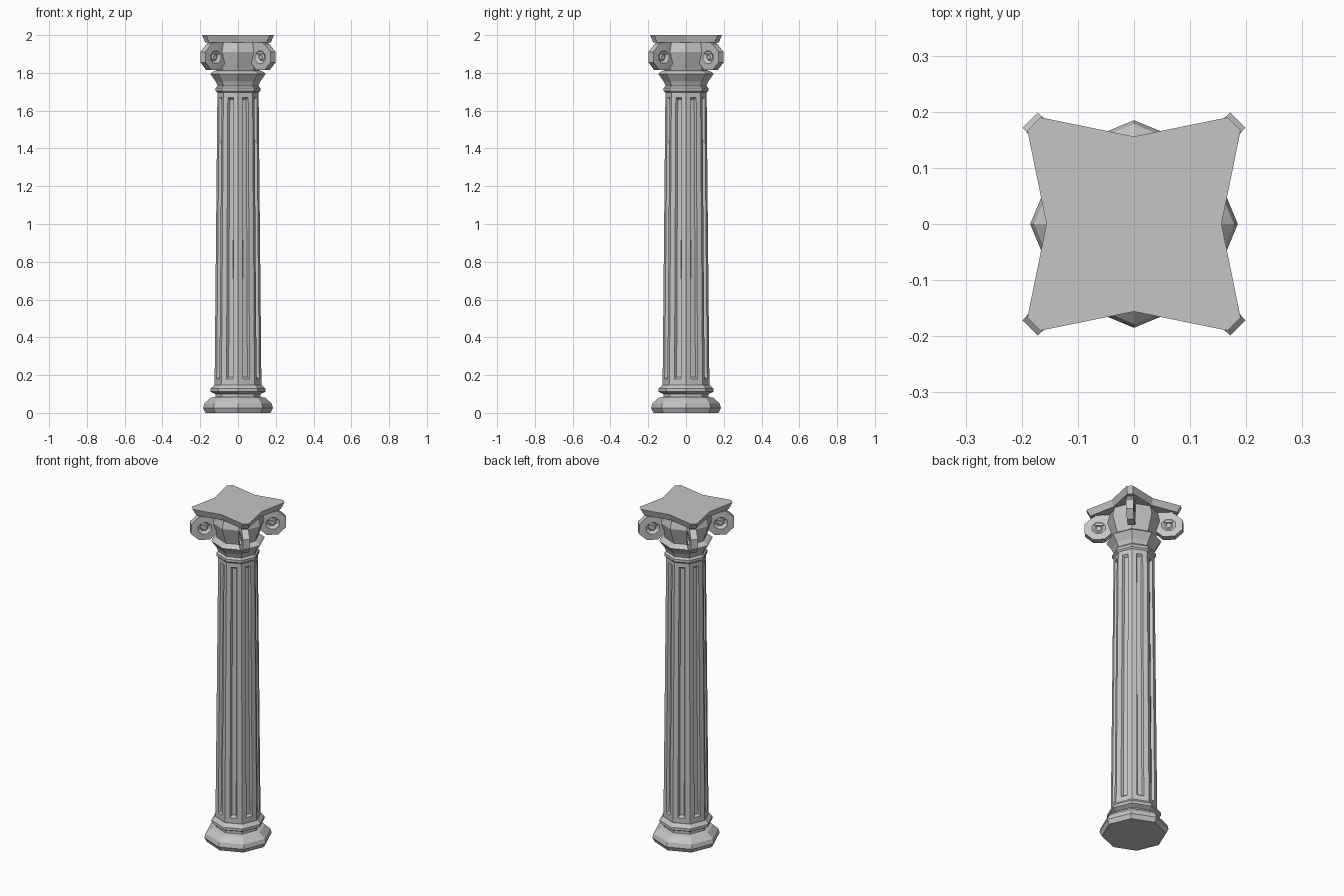
import bpy, bmesh
from math import cos, sin, pi
from mathutils import Vector, Matrix

cube = bpy.data.objects.get("Cube")
if cube:
    bpy.data.objects.remove(cube)

stone = bpy.data.materials.new("grey_stone")
stone.use_nodes = True
COLOR = (0.56, 0.56, 0.56, 1)
stone.diffuse_color = COLOR
stone.node_tree.nodes["Principled BSDF"].inputs["Base Color"].default_value = COLOR
SIDES = 8


def finish(name, bm):
    bmesh.ops.remove_doubles(bm, verts=bm.verts, dist=0.0001)
    bmesh.ops.recalc_face_normals(bm, faces=bm.faces)
    mesh = bpy.data.meshes.new(name)
    bm.to_mesh(mesh)
    bm.free()
    mesh.materials.append(stone)
    obj = bpy.data.objects.new(name, mesh)
    bpy.context.collection.objects.link(obj)
    return obj


def ring_point(r, z, i):
    a = 2 * pi * i / SIDES
    return Vector((r * cos(a), r * sin(a), z))


def loft(bm, loops):
    """Bridge equal-length closed loops of points; return vertex loops."""
    rows = [[bm.verts.new(p) for p in loop] for loop in loops]
    n = len(rows[0])
    for a, b in zip(rows, rows[1:]):
        for i in range(n):
            j = (i + 1) % n
            bm.faces.new((a[i], a[j], b[j], b[i]))
    return rows


def turned(name, profile):
    """Octagonal turned part with capped ends."""
    bm = bmesh.new()
    rows = loft(bm, [[ring_point(r, z, i) for i in range(SIDES)] for r, z in profile])
    bm.faces.new(rows[0])
    bm.faces.new(rows[-1])
    return finish(name, bm)


# Base mouldings
turned("base", [(0.172, 0), (0.185, 0.025), (0.178, 0.05), (0.145, 0.08),
                (0.12, 0.085), (0.12, 0.1), (0.145, 0.112), (0.145, 0.128),
                (0.126, 0.148)])

# Tapered shaft with one sunken flute on each side
bm = bmesh.new()
bottom, top = (0.124, 0.14), (0.109, 1.71)
for i in range(SIDES):
    bl, br = ring_point(*bottom, i), ring_point(*bottom, i + 1)
    tl, tr = ring_point(*top, i), ring_point(*top, i + 1)
    inward = -(br - bl).cross(tl - bl).normalized()

    def panel(u, v, depth):
        spots = ((u, v), (1 - u, v), (1 - u, 1 - v), (u, 1 - v))
        return [bl.lerp(br, s).lerp(tl.lerp(tr, s), t) + inward * depth for s, t in spots]

    rows = loft(bm, [panel(0, 0, 0), panel(0.3, 0.025, 0), panel(0.37, 0.032, 0.014)])
    bm.faces.new(rows[-1])
finish("fluted_shaft", bm)

# Neck ring and flared collar
turned("neck_ring", [(0.108, 1.695), (0.118, 1.705), (0.118, 1.72), (0.108, 1.732)])
turned("flared_collar", [(0.108, 1.73), (0.118, 1.755), (0.147, 1.795),
                         (0.135, 1.805), (0.11, 1.815)])

# Bell of the capital
turned("capital_bell", [(0.11, 1.8), (0.122, 1.835), (0.148, 1.91), (0.132, 1.97)])

# Four scrolls standing on the diagonals, with sunken eyes on both faces
for k, name in enumerate(("back_left", "back_right", "front_right", "front_left")):
    bm = bmesh.new()
    turn = Matrix.Rotation(pi / 4 + k * pi / 2, 4, "Z")

    def disc(r, y):
        pts = []
        for i in range(SIDES):
            a = 2 * pi * (i + 0.5) / SIDES
            pts.append(turn @ Vector((0.187 + r * cos(a), y, 1.883 + r * sin(a) * 0.92)))
        return pts

    rows = loft(bm, [disc(0.014, -0.016), disc(0.022, -0.008), disc(0.04, -0.021),
                     disc(0.081, -0.019), disc(0.081, 0.019), disc(0.04, 0.021),
                     disc(0.022, 0.008), disc(0.014, 0.016)])
    bm.faces.new(rows[0])
    bm.faces.new(rows[-1])
    finish(name + "_scroll", bm)

    # Arm joining the scroll to the bell and the top slab
    bm = bmesh.new()
    bmesh.ops.create_cube(bm, size=1, matrix=turn @ Matrix.Translation((0.145, 0, 1.935))
                          @ Matrix.Diagonal((0.13, 0.037, 0.07, 1)))
    finish(name + "_scroll_arm", bm)

# Star-shaped top slab with concave sides and clipped corners
bm = bmesh.new()


def star(scale, z):
    pts = []
    for k in range(4):
        turn = Matrix.Rotation(k * pi / 2, 3, "Z")
        for x, y in ((0.156, 0), (0.19, 0.167), (0.167, 0.19)):
            pts.append(turn @ Vector((x * scale, y * scale, z)))
    return pts


rows = loft(bm, [star(0.92, 1.962), star(1, 2)])
bm.faces.new(rows[0])
bm.faces.new(rows[-1])
finish("top_slab", bm)
